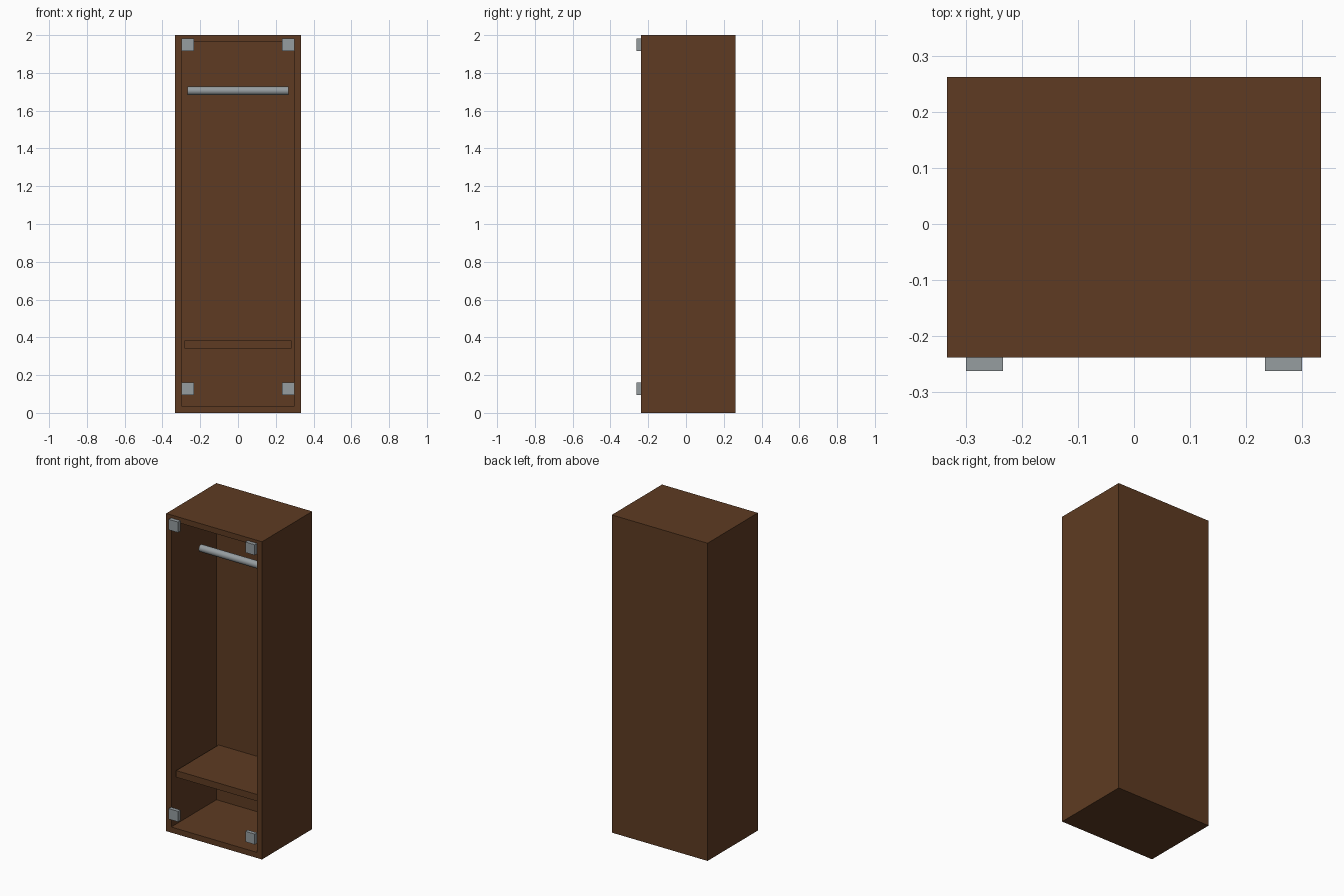
import bpy
import bmesh
from math import radians
from mathutils import Matrix

if "Cube" in bpy.data.objects:
    bpy.data.objects.remove(bpy.data.objects["Cube"], do_unlink=True)

WIDTH, HEIGHT, WALL = 0.667, 2.0, 0.05
FRONT, BACK = -0.238, 0.262
MIDDLE = (FRONT + BACK) / 2
INNER = WIDTH / 2 - WALL


def make_material(name, color):
    mat = bpy.data.materials.new(name)
    mat.use_nodes = True
    mat.diffuse_color = color
    mat.node_tree.nodes["Principled BSDF"].inputs["Base Color"].default_value = color
    return mat


def add_object(name, bm, mat):
    mesh = bpy.data.meshes.new(name)
    bm.to_mesh(mesh)
    bm.free()
    mesh.materials.append(mat)
    obj = bpy.data.objects.new(name, mesh)
    bpy.context.collection.objects.link(obj)
    return obj


def box(bm, low, high):
    size = [b - a for a, b in zip(low, high)]
    center = [(a + b) / 2 for a, b in zip(low, high)]
    bmesh.ops.create_cube(bm, size=1, matrix=Matrix.Translation(center) @ Matrix.Diagonal((*size, 1)))


wood = make_material("dark brown wood", (0.112, 0.044, 0.016, 1))
metal = make_material("grey metal", (0.305, 0.337, 0.352, 1))

# Cabinet case: one box with its front face inset and pushed in
bm = bmesh.new()
box(bm, (-WIDTH / 2, FRONT, 0), (WIDTH / 2, BACK, HEIGHT))
bm.normal_update()
opening = min(bm.faces, key=lambda f: f.calc_center_median().y)
bmesh.ops.inset_region(bm, faces=[opening], thickness=WALL)
pushed = bmesh.ops.extrude_discrete_faces(bm, faces=[opening])["faces"][0]
bmesh.ops.translate(bm, verts=pushed.verts, vec=(0, BACK - FRONT - WALL, 0))
add_object("cabinet_case", bm, wood)

# Low shelf, set back a little from the opening
bm = bmesh.new()
box(bm, (-INNER, FRONT + 0.028, 0.342), (INNER, BACK - WALL, 0.384))
add_object("shelf", bm, wood)

# Hanging rod
bm = bmesh.new()
bmesh.ops.create_cone(bm, cap_ends=True, segments=24, radius1=0.022, radius2=0.022, depth=0.534,
                      matrix=Matrix.Translation((0, MIDDLE, 1.705)) @ Matrix.Rotation(radians(90), 4, "Y"))
rod = add_object("hanging_rod", bm, metal)
bpy.ops.object.select_all(action="DESELECT")
rod.select_set(True)
bpy.context.view_layer.objects.active = rod
bpy.ops.object.shade_smooth_by_angle(angle=radians(35))

# Hinge blocks near the front corners
for level, z in (("lower", 0.127), ("upper", 1.948)):
    for side, x in (("left", 0.267), ("right", -0.267)):
        bm = bmesh.new()
        box(bm, (x - 0.033, FRONT - 0.024, z - 0.033), (x + 0.033, FRONT, z + 0.033))
        add_object(f"{level}_{side}_hinge", bm, metal)
